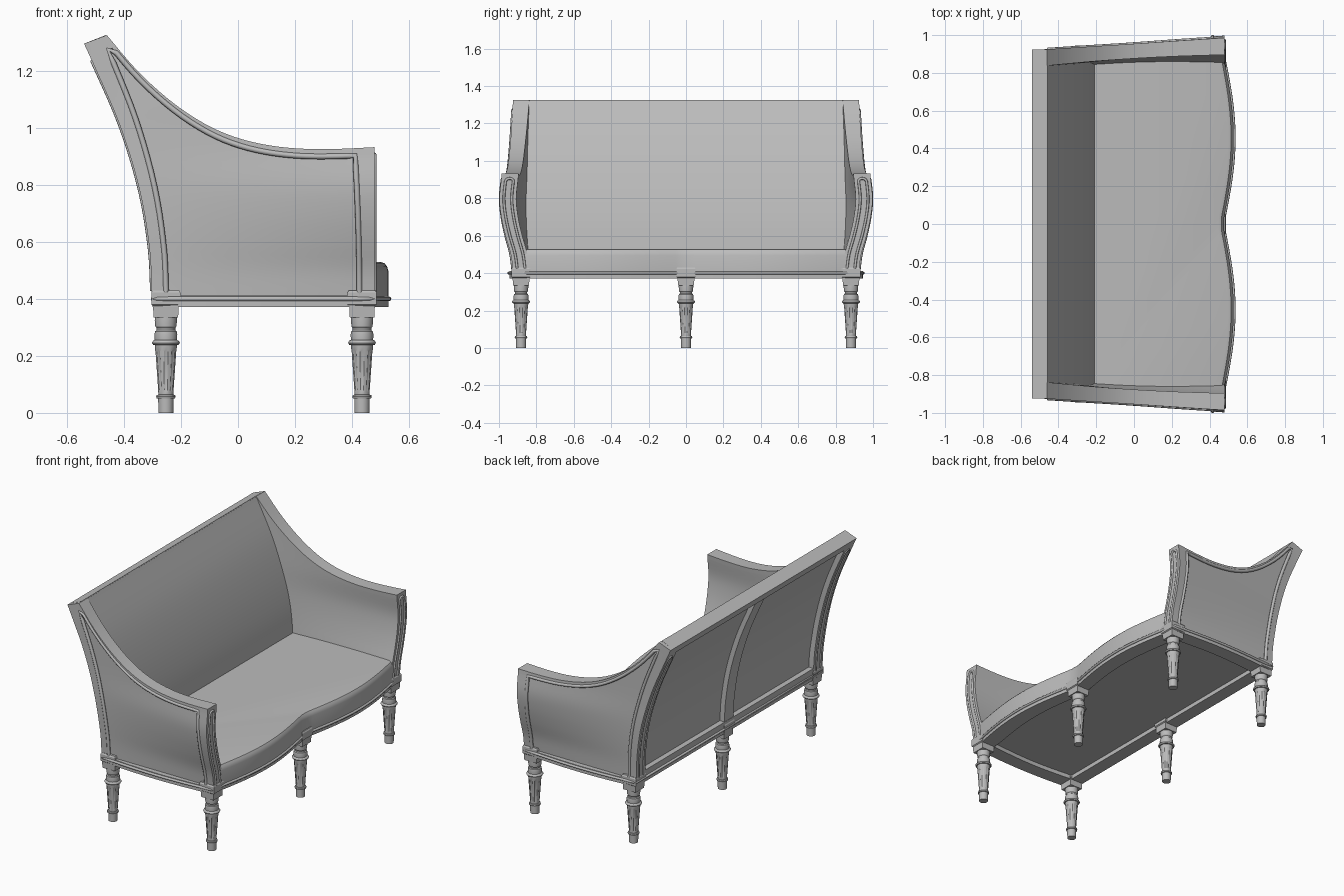
import bpy, bmesh, math

cube = bpy.data.objects.get("Cube")
if cube:
    bpy.data.objects.remove(cube)

mat = bpy.data.materials.new("plain grey")
mat.use_nodes = True
GREY = (0.5, 0.5, 0.5, 1)
mat.diffuse_color = GREY
mat.node_tree.nodes["Principled BSDF"].inputs["Base Color"].default_value = GREY


def lerp(a, b, t):
    return a + (b - a) * t


def steps(a, b, n):
    return [lerp(a, b, i / n) for i in range(n + 1)]


def smooth_curve(pts):
    """Cubic interpolation through (input, output) points."""
    def slope(i):
        a, b = pts[max(i - 1, 0)], pts[min(i + 1, len(pts) - 1)]
        return (b[1] - a[1]) / (b[0] - a[0])

    def f(s):
        s = min(max(s, pts[0][0]), pts[-1][0])
        i = 0
        while i < len(pts) - 2 and s > pts[i + 1][0]:
            i += 1
        (a, p), (b, q) = pts[i], pts[i + 1]
        h = b - a
        t = (s - a) / h
        return (p * (1 + 2 * t) * (1 - t) ** 2 + q * t * t * (3 - 2 * t)
                + h * t * (1 - t) * (slope(i) * (1 - t) - slope(i + 1) * t))
    return f


def loft(name, rings, cap="ngon"):
    """Skin closed rings; cap is ngon, strip or loop (joins last to first)."""
    bm = bmesh.new()
    vs = [[bm.verts.new(p) for p in r] for r in rings]
    n, m = len(vs[0]), len(vs)
    for i in range(m if cap == "loop" else m - 1):
        a, b = vs[i], vs[(i + 1) % m]
        for k in range(n):
            j = (k + 1) % n
            bm.faces.new((a[k], a[j], b[j], b[k]))
    if cap != "loop":
        for r in (vs[0], vs[-1]):
            if cap == "ngon":
                bm.faces.new(r)
            else:
                for k in range(n // 2 - 1):
                    bm.faces.new((r[k], r[k + 1], r[n - 2 - k], r[n - 1 - k]))
    bmesh.ops.recalc_face_normals(bm, faces=bm.faces[:])
    me = bpy.data.meshes.new(name)
    bm.to_mesh(me)
    bm.free()
    me.shade_smooth()
    me.set_sharp_from_angle(angle=math.radians(32))
    me.materials.append(mat)
    bpy.context.collection.objects.link(bpy.data.objects.new(name, me))


def bead(name, pts, radius, cyclic=False):
    cu = bpy.data.curves.new(name, "CURVE")
    cu.dimensions = "3D"
    cu.bevel_depth = radius
    cu.bevel_resolution = 2
    cu.use_fill_caps = True
    sp = cu.splines.new("POLY")
    sp.points.add(len(pts) - 1)
    for p, c in zip(sp.points, pts):
        p.co = (*c, 1)
    sp.use_cyclic_u = cyclic
    cu.materials.append(mat)
    bpy.context.collection.objects.link(bpy.data.objects.new(name, cu))


# Governing curves
BASE, FRONT = 0.41, 0.479
back_x = smooth_curve([(0.41, -0.302), (0.57, -0.31), (0.78, -0.345),
                       (1.01, -0.415), (1.245, -0.517), (1.295, -0.54)])
inner_x = smooth_curve([(0.41, -0.2), (0.53, -0.21), (0.7, -0.235),
                        (0.9, -0.285), (1.1, -0.355), (1.325, -0.46)])
crest = smooth_curve([(-0.46, 1.325), (-0.365, 1.213), (-0.27, 1.122), (-0.18, 1.053),
                      (-0.09, 1.0), (0, 0.964), (0.1, 0.94), (0.215, 0.927),
                      (0.35, 0.926), (0.479, 0.932)])
bulge = smooth_curve([(0.41, 0), (0.5, 0.012), (0.6, 0.04), (0.7, 0.062),
                      (0.8, 0.072), (0.93, 0.06), (1.1, 0.06)])


def arm_top(x):
    return crest(x) if x > -0.46 else lerp(1.295, 1.325, (x + 0.54) / 0.08)


def arm_point(u, v, inset=0.0):
    """u runs back to front, v runs rail to top edge."""
    x = lerp(back_x(lerp(BASE, 1.295, v)), FRONT, u)
    z = lerp(BASE, arm_top(lerp(-0.54, FRONT, u)), v)
    t = max(0, (x + 0.46) / 0.93)
    return (x, 0.925 + t * bulge(z) - inset, z)


# Arms: curved slabs with a sunken outer panel, edged by a bead
U0, U1, V1 = 0.064, 0.932, 0.95
us = [0, 0.03, U0, U0 + 0.002, 0.0785] + steps(0.1, U1 - 0.002, 26) + [U1, 1]
vs = steps(0, V1 - 0.002, 18) + [V1, 1]
rings = []
for u in us:
    outer = [arm_point(u, v, 0.012 if U0 < u < U1 and v < V1 else 0) for v in vs]
    thick = 0.09 - 0.012 * math.sin(math.pi * u)
    rings.append(outer + [arm_point(u, v, thick) for v in reversed(vs)])

panel_path = [arm_point(U0, v, 0.002) for v in steps(0, V1, 18)]
panel_path += [arm_point(u, V1, 0.002) for u in steps(U0, U1, 30)[1:]]
panel_path += [arm_point(U1, v, 0.002) for v in steps(V1, 0, 14)[1:]]


def post_loop(u, top):
    up = [arm_point(u, v, 0.024) for v in steps(0.02, top, 16)]
    arc = [arm_point(u, top + 0.03 * math.sin(a), 0.045 - 0.021 * math.cos(a))
           for a in steps(0, math.pi, 8)[1:-1]]
    down = [arm_point(u, v, 0.066) for v in steps(top, 0.02, 16)]
    return up + arc + down


for side, s in (("left", 1), ("right", -1)):
    def flip(pts):
        return [(x, y * s, z) for x, y, z in pts]
    loft(side + "_arm", [flip(r) for r in rings], "strip")
    bead(side + "_panel_bead", flip(panel_path), 0.01)
    bead(side + "_front_post_bead", flip(post_loop(1, 0.92)), 0.007)
    bead(side + "_back_post_bead", flip(post_loop(0, 0.9)), 0.006)


# Backrest: swept slab, raised rib and rails on the rear
def back_slab(name, half_width, v0, v1, sink, hide=0.0):
    levels = steps(v0, v1, 20)
    out = [(back_x(z) + sink, z) for z in (lerp(BASE, 1.295, v) for v in levels)]
    inn = [(inner_x(z) - hide, z) for z in (lerp(BASE, 1.325, v) for v in reversed(levels))]
    loft(name, [[(x, y, z) for x, z in out + inn]
                for y in (-half_width, half_width)], "strip")


back_slab("backrest", 0.88, 0, 0.998, 0.035)
back_slab("back_center_rib", 0.045, 0, 0.97, 0.004, 0.015)
back_slab("back_top_rail", 0.9, 0.945, 1, 0, 0.004)
back_slab("back_bottom_rail", 0.88, 0, 0.04, 0.002, 0.015)


# Seat cushion with a double-bowed front
def scallop(y):
    return math.sin(math.pi * min(max(abs(y) - 0.03, 0) / 0.85, 1))


def cushion_ring(z, inset):
    front = [(0.476 + 0.052 * scallop(y) - inset, y, z) for y in steps(-0.86, 0.86, 64)]
    return front + [(-0.22, 0.86, z), (-0.22, -0.86, z)]


loft("seat_cushion", [cushion_ring(*p) for p in
                      ((0.4, 0), (0.495, 0), (0.513, 0.005), (0.525, 0.014), (0.53, 0.03))])


# Seat rail following the bowed plan, with a bead and a recessed underside
def rail_ring(z, grow=0.0, sx=1, sy=1):
    pts = [(0.474 + 0.054 * scallop(y) + grow, y) for y in steps(-0.92, 0.92, 64)]
    sides = [(lerp(0.474, -0.3, t), 0.925 + grow + 0.02 * math.sin(math.pi * t))
             for t in steps(0, 1, 16)]
    pts += sides + [(x, -y) for x, y in reversed(sides)]
    return [(0.09 + (x - 0.09) * sx, y * sy, z) for x, y in pts]


loft("seat_rail", [rail_ring(0.372), rail_ring(0.411),
                   rail_ring(0.411, 0, 0.78, 0.905), rail_ring(0.372, 0, 0.78, 0.905)], "loop")
bead("rail_bead", rail_ring(0.4, 0.002), 0.008, True)
loft("underside_board", [rail_ring(0.398, 0, 0.9, 0.95), rail_ring(0.409, 0, 0.9, 0.95)])

# Legs: turned profile (height, radius), fluted on the taper
PROFILE = [(0, 0.026), (0.05, 0.027), (0.051, 0.032), (0.057, 0.034), (0.063, 0.032),
           (0.064, 0.026), (0.075, 0.027), (0.08, 0.0275), (0.215, 0.037), (0.22, 0.0375),
           (0.238, 0.039), (0.239, 0.045), (0.246, 0.049), (0.253, 0.045), (0.256, 0.039),
           (0.275, 0.04), (0.286, 0.038), (0.29, 0.033), (0.298, 0.033), (0.303, 0.037),
           (0.325, 0.039), (0.345, 0.038)]


def leg_ring(cx, cy, z, r):
    ring = []
    for k in range(32):
        a = 2 * math.pi * k / 32
        q = r - 0.004 if k % 4 == 0 and 0.078 < z < 0.217 else r
        ring.append((cx + q * math.cos(a), cy + q * math.sin(a), z))
    return ring


def square(cx, cy, z, h):
    return [(cx + i * h, cy + j * h, z) for i, j in ((-1, -1), (1, -1), (1, 1), (-1, 1))]


for row, cx in (("front", 0.435), ("back", -0.253)):
    for place, cy in (("left", 0.882), ("center", 0), ("right", -0.882)):
        name = f"{row}_{place}_leg"
        loft(name, [leg_ring(cx, cy, z, r) for z, r in PROFILE])
        loft(name + "_block", [square(cx, cy, z, h) for z, h in
                               ((0.335, 0.043), (0.375, 0.045), (0.38, 0.051),
                                (0.422, 0.051), (0.43, 0.046))])
